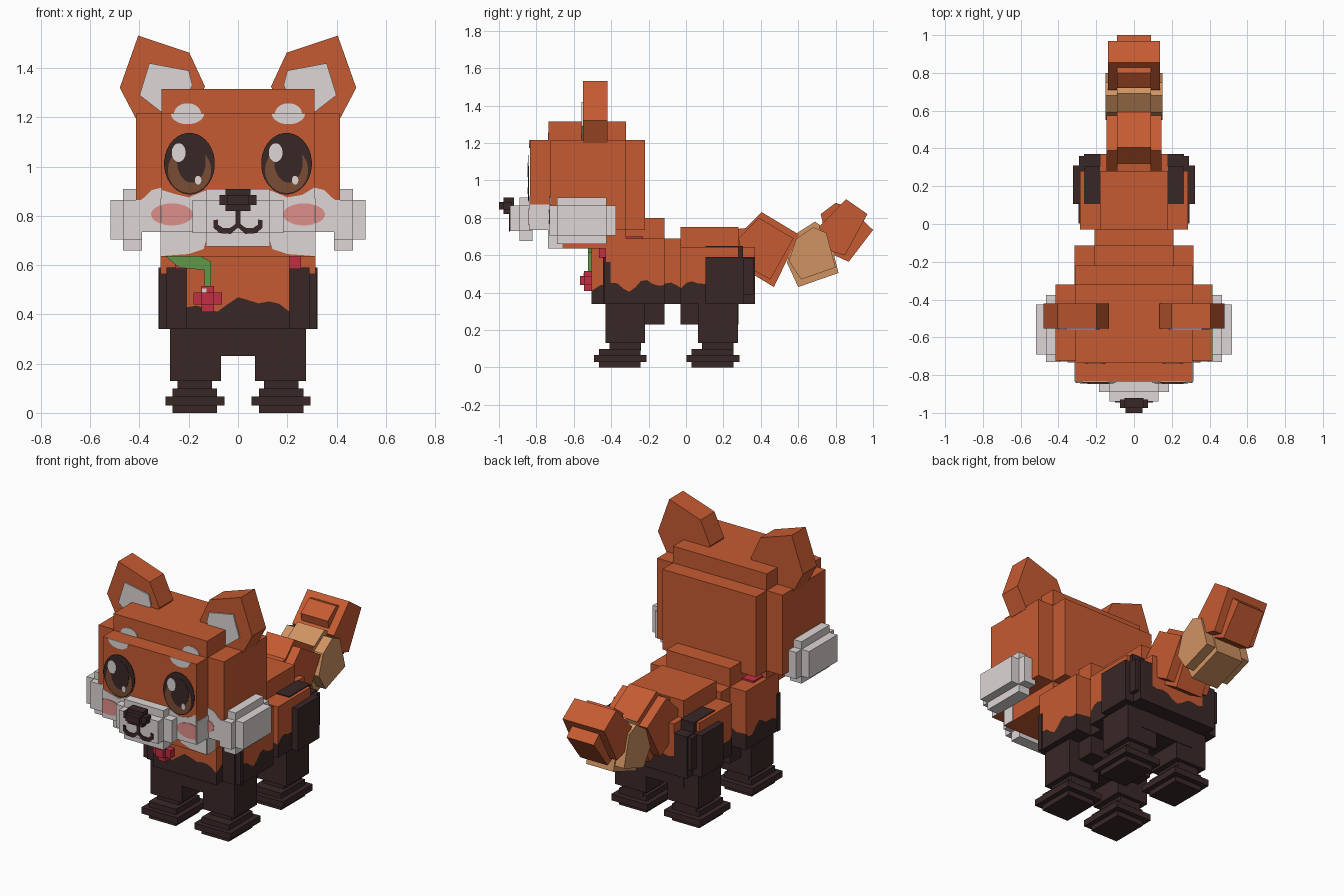
import bpy, bmesh, math

cube = bpy.data.objects.get("Cube")
if cube:
    bpy.data.objects.remove(cube, do_unlink=True)


def material(name, rgb):
    lin = [(c / 255 / 12.92 if c < 11 else ((c / 255 + 0.055) / 1.055) ** 2.4) for c in rgb]
    m = bpy.data.materials.new(name)
    m.use_nodes = True
    m.diffuse_color = (*lin, 1)
    m.node_tree.nodes["Principled BSDF"].inputs["Base Color"].default_value = (*lin, 1)
    return m


ORANGE = material("orange fur", (198, 91, 50))
DARK = material("dark fur", (58, 39, 39))
WHITE = material("white fur", (222, 214, 214))
TAN = material("tan fur", (208, 148, 98))
BROWN = material("brown iris", (122, 77, 53))
PINK = material("pink blush", (222, 142, 137))
RED = material("red flower", (196, 46, 68))
GREEN = material("green ribbon", (98, 152, 72))


def finish(name, bm, *mats):
    bmesh.ops.recalc_face_normals(bm, faces=bm.faces)
    me = bpy.data.meshes.new(name)
    bm.to_mesh(me)
    bm.free()
    for m in mats:
        me.materials.append(m)
    ob = bpy.data.objects.new(name, me)
    bpy.context.collection.objects.link(ob)
    return ob


def add_prism(bm, rings, mat=0):
    """Close a solid between two or more matching rings of points."""
    rows = [[bm.verts.new(p) for p in r] for r in rings]
    n = len(rows[0])
    faces = [bm.faces.new(rows[0]), bm.faces.new(rows[-1])]
    for a, b in zip(rows, rows[1:]):
        faces += [bm.faces.new((a[i], a[(i + 1) % n], b[(i + 1) % n], b[i])) for i in range(n)]
    return faces


def boxes(name, mat, *spans):
    """Stepped part made of boxes (x0, x1, y0, y1, z0, z1)."""
    bm = bmesh.new()
    for x0, x1, y0, y1, z0, z1 in spans:
        add_prism(bm, [[(x0, y0, z), (x1, y0, z), (x1, y1, z), (x0, y1, z)] for z in (z0, z1)])
    return finish(name, bm, mat)


def plate(name, mat, pts, y, thick=0.006):
    """Front-facing outline in x, z raised from depth y towards the front."""
    bm = bmesh.new()
    add_prism(bm, [[(x, d, z) for x, z in pts] for d in (y, y - thick)])
    return finish(name, bm, mat)


def side_prisms(name, mat, *layers):
    """Outlines in y, z given a half width in x."""
    bm = bmesh.new()
    for w, pts in layers:
        add_prism(bm, [[(x, y, z) for y, z in pts] for x in (-w, w)])
    return finish(name, bm, mat)


def oval(cx, cz, rx, rz, lo=(-9, -9), hi=(9, 9), n=32):
    """Oval outline trimmed to a rectangle."""
    return [(min(max(cx + rx * math.cos(t), lo[0]), hi[0]), min(max(cz + rz * math.sin(t), lo[1]), hi[1]))
            for t in (2 * math.pi * (i + 0.5) / n for i in range(n))]


def mirror(pts, s):
    return [(s * x, z) for x, z in pts]


def side_span(s, x0, x1, *rest):
    return (min(s * x0, s * x1), max(s * x0, s * x1), *rest)


def coat(name, *spans):
    """Stepped body part with a wavy border between dark belly and orange back."""
    bm = bmesh.new()
    for x0, x1, y0, y1, z0, z1 in spans:
        corners = [(x0, y0), (x1, y0), (x1, y1), (x0, y1)]
        loop = []
        for i, (ax, ay) in enumerate(corners):
            bx, by = corners[(i + 1) % 4]
            loop += [(ax + (bx - ax) * k / 10, ay + (by - ay) * k / 10) for k in range(10)]
        wave = [(x, y, 0.44 + 0.022 * math.sin(x * 17 + y * 26 + 1.3) + 0.015 * math.sin(y * 47 - x * 40))
                for x, y in loop]
        faces = add_prism(bm, [[(x, y, z0) for x, y in loop], wave, [(x, y, z1) for x, y in loop]])
        for f in [faces[0]] + faces[2:2 + len(loop)]:
            f.material_index = 1
    return finish(name, bm, ORANGE, DARK)


# Body
coat("chest", (-0.315, 0.315, -0.43, -0.115, 0.34, 0.69),
     (-0.21, 0.21, -0.505, -0.03, 0.34, 0.69), (-0.21, 0.21, -0.43, -0.115, 0.23, 0.80))
coat("hips", (-0.285, 0.285, -0.03, 0.28, 0.34, 0.645),
     (-0.18, 0.18, -0.10, 0.37, 0.34, 0.645), (-0.18, 0.18, -0.03, 0.28, 0.23, 0.75))

# Head
boxes("head", ORANGE, (-0.415, 0.415, -0.725, -0.32, 0.735, 1.215),
      (-0.31, 0.31, -0.835, -0.22, 0.735, 1.215), (-0.31, 0.31, -0.735, -0.32, 0.635, 1.315))
boxes("snout", WHITE, (-0.185, 0.185, -0.89, -0.82, 0.73, 0.865),
      (-0.13, 0.13, -0.89, -0.82, 0.675, 0.91), (-0.13, 0.13, -0.94, -0.82, 0.73, 0.865))
boxes("nose", DARK, (-0.075, 0.075, -0.975, -0.93, 0.845, 0.885),
      (-0.05, 0.05, -0.975, -0.92, 0.82, 0.91), (-0.045, 0.045, -1.0, -0.93, 0.845, 0.885))

# Mouth
boxes("mouth_line", DARK, (-0.01, 0.01, -0.946, -0.94, 0.755, 0.83))
for s, side in ((1, "left"), (-1, "right")):
    curve = [(0, 0.775), (0.03, 0.752), (0.06, 0.75), (0.082, 0.765), (0.082, 0.785), (0.10, 0.782),
             (0.10, 0.752), (0.075, 0.73), (0.03, 0.727), (0, 0.752)]
    plate("mouth_" + side, DARK, mirror(curve, s), -0.94)

# White face mask
plate("mask_front", WHITE, [(-0.31, 0.735), (0.31, 0.735), (0.31, 0.915), (0.26, 0.885), (0.2, 0.875), (0.14, 0.9),
      (0.08, 0.905), (-0.08, 0.905), (-0.14, 0.9), (-0.2, 0.875), (-0.26, 0.89), (-0.31, 0.905)], -0.835, 0.004)

for s, side in ((1, "left"), (-1, "right")):
    # Mask parts on the stepped sides and jaw
    plate("mask_cheek_" + side, WHITE, mirror([(0.31, 0.735), (0.415, 0.735), (0.415, 0.85), (0.38, 0.875),
          (0.35, 0.905), (0.31, 0.915)], s), -0.725, 0.004)
    plate("mask_jaw_" + side, WHITE, mirror([(0.31, 0.735), (0.12, 0.735), (0.14, 0.665), (0.2, 0.645),
          (0.31, 0.637)], s), -0.735, 0.004)
    boxes("mask_side_" + side, WHITE, side_span(s, 0.30, 0.314, -0.835, -0.725, 0.735, 0.87),
          side_span(s, 0.30, 0.314, -0.735, -0.66, 0.636, 0.735))
    # Cheek tufts
    boxes("cheek_tuft_" + side, WHITE, side_span(s, 0.39, 0.467, -0.73, -0.375, 0.705, 0.865),
          side_span(s, 0.39, 0.467, -0.69, -0.425, 0.66, 0.91), side_span(s, 0.39, 0.518, -0.69, -0.425, 0.705, 0.865))
    # Blush across the step of the face
    plate("blush_front_" + side, PINK, oval(s * 0.268, 0.806, 0.085, 0.045, (-0.31, 0), (0.31, 2)), -0.839, 0.003)
    outer = [(max(x, 0.31), z) for x, z in oval(0.268, 0.806, 0.085, 0.045)]
    plate("blush_side_" + side, PINK, mirror(outer, s), -0.729, 0.003)
    # Brow spots
    plate("brow_lower_" + side, WHITE, oval(s * 0.205, 1.215, 0.067, 0.043, (-9, 0), (9, 1.215)), -0.835, 0.004)
    plate("brow_upper_" + side, WHITE, oval(s * 0.205, 1.215, 0.055, 0.042, (-9, 1.215)), -0.735, 0.004)
    # Eyes
    cx = s * 0.197
    plate("eye_" + side, DARK, oval(cx, 1.012, 0.103, 0.125), -0.839, 0.003)
    plate("iris_" + side, BROWN, oval(cx, 0.985, 0.088, 0.092), -0.842, 0.002)
    plate("pupil_" + side, DARK, oval(cx + 0.008, 1.02, 0.058, 0.085), -0.844, 0.002)
    plate("eye_shine_" + side, WHITE, oval(cx - 0.044, 1.057, 0.028, 0.038), -0.846, 0.002)
    plate("eye_glint_" + side, WHITE, oval(cx + 0.035, 0.945, 0.013, 0.018), -0.846, 0.002)
    # Ears
    plate("ear_" + side, ORANGE, mirror([(0.405, 1.532), (0.198, 1.463), (0.134, 1.325), (0.20, 1.20),
          (0.417, 1.2), (0.48, 1.32)], s), -0.42, 0.132)
    plate("inner_ear_" + side, WHITE, mirror([(0.36, 1.42), (0.2, 1.39), (0.185, 1.33), (0.21, 1.28),
          (0.31, 1.22), (0.40, 1.29)], s), -0.552, 0.008)

    # Legs with stepped paws
    for name, y0 in (("front", -0.43), ("rear", 0.065)):
        boxes(f"{name}_leg_{side}", DARK, side_span(s, 0.07, 0.277, y0, y0 + 0.212, 0.13, 0.36),
              side_span(s, 0.105, 0.245, y0 + 0.02, y0 + 0.19, 0.09, 0.14))
        boxes(f"{name}_paw_{side}", DARK, side_span(s, 0.055, 0.295, y0 - 0.062, y0 + 0.22, 0.03, 0.067),
              side_span(s, 0.088, 0.265, y0 - 0.062, y0 + 0.22, 0.03, 0.067),
              side_span(s, 0.085, 0.265, y0 - 0.035, y0 + 0.188, 0.0, 0.1))
    # Dark shoulder strips and haunches
    boxes("shoulder_" + side, DARK, side_span(s, 0.205, 0.29, -0.445, -0.40, 0.34, 0.59),
          side_span(s, 0.205, 0.32, -0.435, -0.405, 0.34, 0.565))
    boxes("haunch_" + side, DARK, side_span(s, 0.18, 0.322, 0.105, 0.31, 0.34, 0.59),
          side_span(s, 0.18, 0.265, 0.105, 0.37, 0.34, 0.59), side_span(s, 0.18, 0.29, 0.105, 0.36, 0.39, 0.585),
          side_span(s, 0.18, 0.265, 0.105, 0.305, 0.34, 0.65))
    # Red collar beads
    boxes("collar_bead_" + side, RED, side_span(s, 0.205, 0.255, -0.465, -0.40, 0.585, 0.64),
          side_span(s, 0.21, 0.285, -0.32, -0.23, 0.66, 0.70))

# Ribbon and flower
plate("ribbon", GREEN, [(-0.295, 0.637), (-0.15, 0.635), (-0.11, 0.615), (-0.11, 0.505), (-0.137, 0.505),
      (-0.137, 0.58), (-0.24, 0.59)], -0.505, 0.02)
boxes("flower", RED, (-0.18, -0.065, -0.545, -0.505, 0.44, 0.488), (-0.148, -0.098, -0.545, -0.505, 0.41, 0.515),
      (-0.148, -0.098, -0.567, -0.505, 0.44, 0.488))
boxes("flower_shine", WHITE, (-0.146, -0.128, -0.549, -0.545, 0.488, 0.505))

# Tail in three tilted sections
side_prisms("tail_base", ORANGE,
            (0.145, [(0.28, 0.69), (0.39, 0.80), (0.575, 0.69), (0.45, 0.47), (0.31, 0.55)]),
            (0.09, [(0.27, 0.74), (0.32, 0.745), (0.405, 0.83), (0.605, 0.71), (0.47, 0.43), (0.37, 0.49), (0.27, 0.55)]))
side_prisms("tail_band", TAN,
            (0.15, [(0.59, 0.69), (0.68, 0.75), (0.75, 0.72), (0.80, 0.535), (0.615, 0.47), (0.55, 0.57)]),
            (0.09, [(0.58, 0.71), (0.69, 0.78), (0.76, 0.73), (0.815, 0.505), (0.60, 0.43), (0.54, 0.56)]))
side_prisms("tail_tip", ORANGE,
            (0.138, [(0.71, 0.75), (0.855, 0.90), (0.97, 0.82), (0.85, 0.60), (0.78, 0.62)]),
            (0.09, [(0.72, 0.82), (0.80, 0.88), (0.87, 0.86), (1.0, 0.735), (0.87, 0.565), (0.77, 0.61)]))
